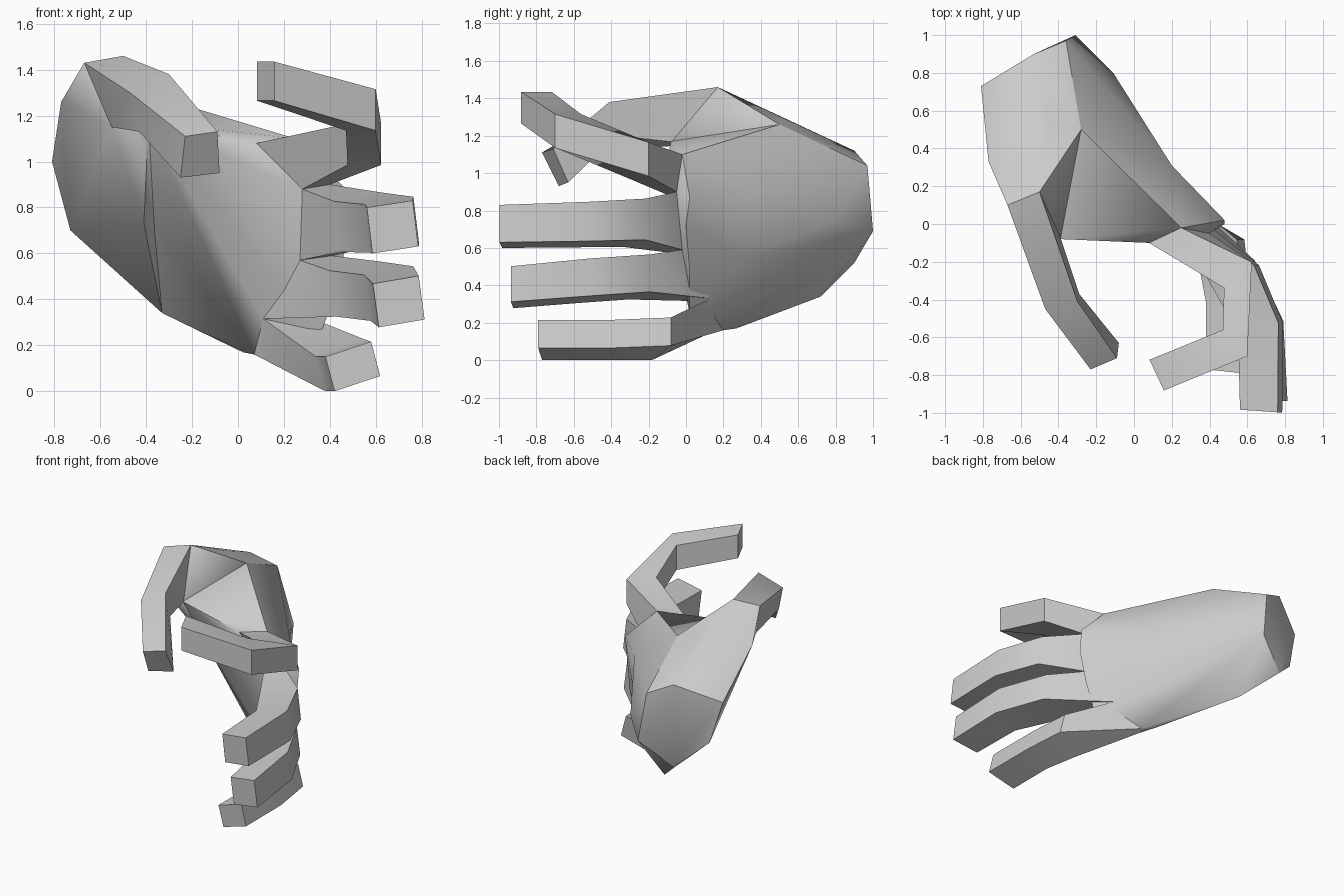
import bpy, bmesh
from math import radians, cos, sin
from mathutils import Vector

if "Cube" in bpy.data.objects:
    bpy.data.objects.remove(bpy.data.objects["Cube"])


def finish(name, bm, angle=50):
    bmesh.ops.recalc_face_normals(bm, faces=bm.faces)
    me = bpy.data.meshes.new(name)
    bm.to_mesh(me)
    bm.free()
    ob = bpy.data.objects.new(name, me)
    bpy.context.collection.objects.link(ob)
    bpy.ops.object.select_all(action='DESELECT')
    ob.select_set(True)
    bpy.context.view_layer.objects.active = ob
    bpy.ops.object.shade_smooth_by_angle(angle=radians(angle))
    return ob


def hull(name, points, dents=()):
    bm = bmesh.new()
    for p in points:
        bm.verts.new(p)
    bmesh.ops.convex_hull(bm, input=bm.verts)
    bmesh.ops.delete(bm, geom=[v for v in bm.verts if not v.link_faces], context='VERTS')
    # push chosen corners inward for hollows
    for old, new in dents:
        for v in bm.verts:
            if (v.co - Vector(old)).length < 1e-4:
                v.co = new
    bmesh.ops.dissolve_limit(bm, angle_limit=radians(1), verts=bm.verts, edges=bm.edges)
    return finish(name, bm)


def loft(name, sections):
    bm = bmesh.new()
    rings = [[bm.verts.new(p) for p in s] for s in sections]
    for a, b in zip(rings, rings[1:]):
        for i in range(4):
            j = (i + 1) % 4
            bm.faces.new((a[i], a[j], b[j], b[i]))
    bm.faces.new(rings[0])
    bm.faces.new(rings[-1])
    return finish(name, bm)


def finger(name, root, path, tilt):
    # each section: centre, yaw of the depth axis, half depth, half height
    sections = [root]
    for c, yaw, w, h in path:
        a = radians(yaw)
        side = Vector((cos(a), sin(a), tilt)) * w
        up = Vector((-0.8 * tilt, 0, 1)) * h
        c = Vector(c)
        sections.append([c + side + up, c - side + up, c - side - up, c + side - up])
    return loft(name, sections)


# wrist cut, and points shared by palm, thumb mound and fingers
wrist = [(-.31, 1.0, .69), (-.36, .97, 1.04), (-.53, .9, 1.12),
         (-.81, .73, 1.0), (-.73, .77, .7), (-.53, .9, .52)]
web_back, web_front = (-.28, .5, 1.26), (-.39, -.08, 1.17)
heel, mid_palm = (-.33, .72, .34), (-.41, .24, .73)

# gaps between fingers: (back of hand, palm side), index edge to little edge
gaps = [((.25, -.02, 1.1), (.08, -.1, 1.08)),
        ((.4, -.05, .9), (.28, -.09, .88)),
        ((.41, -.02, .59), (.27, -.05, .57)),
        ((.29, .13, .33), (.11, .08, .315)),
        ((.1, .2, .16), (.07, .16, .16))]
roots = [[a[0], a[1], b[1], b[0]] for a, b in zip(gaps, gaps[1:])]

# palm slab, with knuckles along the back
bulges = [((.27, .36, .9), (.2, .31, .92)), ((.25, .36, .55), (.19, .31, .55))]
knuckles = [(.48, .02, .87), (.48, .0, .72), (.44, .02, .47), (.36, .02, .25)]
hull("palm", [wrist[0], wrist[1], wrist[5], web_back, web_front, heel,
              (-.35, .33, .7), (-.11, .8, .75), (.02, .27, .17)]
     + [b[0] for b in bulges] + knuckles + [p for g in gaps for p in g], bulges)

# thumb mound
hull("thumb_mound", wrist + [web_back, web_front, heel, mid_palm,
                             (-.77, .33, 1.26), (-.67, .1, 1.43), (-.5, .17, 1.46),
                             (-.46, .53, 1.29), (-.55, -.02, 1.15)])

# thumb
loft("thumb", [
    [(-.67, .1, 1.43), (-.5, .17, 1.46), (-.44, .08, 1.15), (-.55, -.02, 1.15)],
    [(-.47, -.45, 1.3), (-.3, -.41, 1.38), (-.29, -.37, 1.2), (-.43, -.46, 1.13)],
    [(-.23, -.77, 1.11), (-.09, -.71, 1.13), (-.08, -.63, .95), (-.25, -.68, .93)]])

# fingers
finger("index_finger", roots[0], [((.55, -.27, 1.075), 43, .1, .09),
                                  ((.535, -.63, 1.225), -47, .095, .09),
                                  ((.12, -.8, 1.35), -65, .09, .085)], 0)
finger("middle_finger", roots[1], [((.54, -.28, .735), 30, .125, .11),
                                   ((.67, -.55, .725), 14, .11, .105),
                                   ((.673, -.99, .715), -4, .1, .1)], .15)
finger("ring_finger", roots[2], [((.52, -.25, .445), 28, .12, .1),
                                 ((.67, -.54, .425), 14, .11, .1),
                                 ((.7, -.93, .39), -4, .1, .095)], .17)
finger("little_finger", roots[3], [((.46, -.13, .115), 25, .115, .075),
                                   ((.5, -.4, .108), 10, .1, .075),
                                   ((.5, -.78, .108), -6, .1, .075)], .33)
